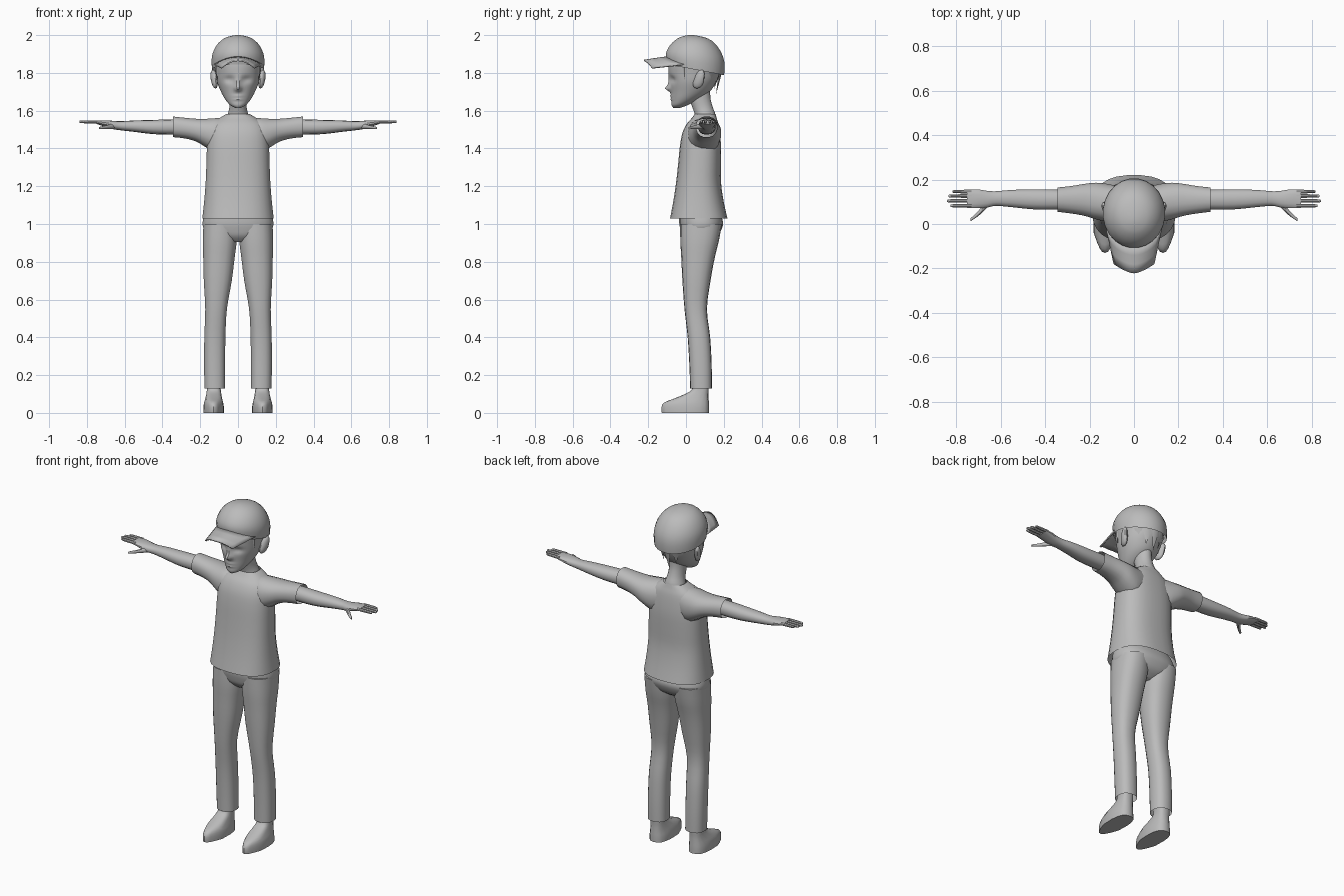
import bpy, bmesh, math
from mathutils import Vector

grey = bpy.data.materials.new("plain grey")
grey.diffuse_color = (0.5, 0.5, 0.5, 1)


def finish(name, bm, mirror=False, thick=0, angle=40):
    """Turn a bmesh into a named, smooth shaded object."""
    bmesh.ops.recalc_face_normals(bm, faces=bm.faces)
    me = bpy.data.meshes.new(name)
    bm.to_mesh(me)
    bm.free()
    me.shade_smooth()
    me.set_sharp_from_angle(angle=math.radians(angle))
    me.materials.append(grey)
    ob = bpy.data.objects.new(name, me)
    bpy.context.collection.objects.link(ob)
    if thick:
        ob.modifiers.new("thickness", 'SOLIDIFY').thickness = thick
    if mirror:
        ob.modifiers.new("mirror", 'MIRROR').use_mirror_merge = False
    return ob


def hermite(keys, sub):
    """Smoothly interpolate rows of numbers."""
    out = []
    last = len(keys) - 1
    for i in range(last):
        p0, p1, p2, p3 = (keys[min(max(j, 0), last)] for j in range(i - 1, i + 3))
        for s in range(sub):
            t = s / sub
            row = []
            for a, b, c, d in zip(p0, p1, p2, p3):
                m1, m2 = (c - a) / 2, (d - b) / 2
                row.append((2*t**3 - 3*t*t + 1) * b + (t**3 - 2*t*t + t) * m1
                           + (3*t*t - 2*t**3) * c + (t**3 - t*t) * m2)
            out.append(row)
    out.append(keys[-1])
    return out


def loft(name, keys, axis='z', n=20, sub=3, power=2.0, start=True, end=True,
         warp=None, mirror=False, angle=40):
    """Skin rings (position, low a, high a, low b, high b) along an axis."""
    bm = bmesh.new()
    rings = []
    for t, a0, a1, b0, b1 in hermite(keys, sub):
        ring = []
        for k in range(n):
            ang = 2 * math.pi * (k + 0.5) / n
            c, s = math.cos(ang), math.sin(ang)
            a = (a0 + a1) / 2 + (a1 - a0) / 2 * math.copysign(abs(c) ** (2 / power), c)
            b = (b0 + b1) / 2 + (b1 - b0) / 2 * math.copysign(abs(s) ** (2 / power), s)
            v = Vector((a, b, t)) if axis == 'z' else Vector((t, a, b))
            ring.append(bm.verts.new(warp(v) if warp else v))
        rings.append(ring)
    for r0, r1 in zip(rings, rings[1:]):
        for k in range(n):
            j = (k + 1) % n
            bm.faces.new((r0[k], r0[j], r1[j], r1[k]))
    if start:
        bm.faces.new(rings[0])
    if end:
        bm.faces.new(rings[-1])
    return finish(name, bm, mirror, angle=angle)


# Head with nose, eye sockets, lips and brow pushed into the front
def face(v):
    if v.y < 0.02:
        x, z = v.x, v.z
        g = lambda d, w: math.exp(-(d / w) ** 2)
        v.y -= 0.032 * g(x, 0.015) * g(z - 1.718, 0.016)
        v.y -= 0.012 * g(x, 0.012) * g(z - 1.75, 0.03)
        v.y += 0.014 * g(abs(x) - 0.045, 0.025) * g(z - 1.765, 0.018)
        v.y -= 0.006 * g(x, 0.025) * (g(z - 1.677, 0.007) + g(z - 1.66, 0.006))
    return v


loft("head", [(1.615, -.014, .014, -.068, -.03), (1.63, -.042, .042, -.076, .01),
              (1.66, -.068, .068, -.077, .07), (1.70, -.090, .090, -.080, .125),
              (1.75, -.110, .110, -.086, .160), (1.80, -.119, .119, -.092, .182),
              (1.85, -.125, .125, -.092, .190), (1.90, -.115, .115, -.08, .17)],
     n=48, sub=6, warp=face)

loft("neck", [(1.53, -.075, .075, .05, .16), (1.58, -.056, .056, .045, .157),
              (1.62, -.046, .046, .032, .142), (1.67, -.044, .044, .015, .13),
              (1.73, -.044, .044, .02, .13)], n=16)

# Ears
bm = bmesh.new()
bmesh.ops.create_uvsphere(bm, u_segments=12, v_segments=8, radius=1)
for v in bm.verts:
    x, y, z = v.co
    v.co = (.126 + .018 * x + .007 * z + .006 * y, .07 + .026 * y + .012 * z, 1.767 + .05 * z)
    if z < 0:
        v.co.y -= .012 * z * y
finish("ear", bm, mirror=True)

# Hair tufts hanging below the cap at nape and temples
bm = bmesh.new()
for ang, length, wide in ((0, .12, .2), (24, .09, .2), (-24, .09, .2), (46, .06, .18),
                          (-46, .06, .18), (112, .08, .1), (-112, .08, .1)):
    a = math.radians(ang)

    def at(offset, z, r):
        return bm.verts.new((math.sin(a + offset) * .124 * r,
                             .045 + math.cos(a + offset) * .142 * r, z))
    z = 1.805 if abs(ang) < 90 else 1.84
    left, mid, right = at(-wide, z, .99), at(0, z, 1.03), at(wide, z, .99)
    tip = at(0, z - length, .80 if abs(ang) < 60 else .96)
    back = at(0, z, .90)
    for f in ((left, mid, tip), (mid, right, tip), (right, back, tip), (back, left, tip)):
        bm.faces.new(f)
finish("hair_tufts", bm)

# Cap crown, with the rim sloping down to the back
def tilt(v):
    v.z -= 0.19 * (v.y - .045) * max(0, min(1, (1.97 - v.z) / .13))
    return v


loft("cap_crown", [(1.818, -.138, .138, -.100, .203), (1.86, -.141, .141, -.108, .206),
                   (1.90, -.136, .136, -.104, .198), (1.94, -.118, .118, -.086, .172),
                   (1.97, -.092, .092, -.062, .138), (1.99, -.058, .058, -.03, .095),
                   (2.0, -.012, .012, .01, .04)],
     n=24, sub=2, start=False, warp=tilt)

# Arched cap visor
bm = bmesh.new()
rows = []
for j in range(4):
    v = j / 3
    row = []
    for i in range(13):
        u = i / 6 - 1
        x_in = .128 * u
        y_in = .052 - .152 * math.sqrt(1 - (x_in / .141) ** 2)
        x_out, y_out = .092 * u, -.222 + .042 * abs(u) ** 1.5
        row.append(bm.verts.new((x_in + (x_out - x_in) * v, y_in + (y_out - y_in) * v,
                                 1.888 - .042 * u * u - .018 * v)))
    rows.append(row)
for r0, r1 in zip(rows, rows[1:]):
    for i in range(12):
        bm.faces.new((r0[i], r0[i + 1], r1[i + 1], r1[i]))
finish("cap_visor", bm, thick=.008)

# Shirt body, open at the hem
loft("shirt_body", [(1.03, -.19, .19, -.085, .22), (1.12, -.18, .18, -.068, .2),
                    (1.22, -.172, .172, -.053, .186), (1.32, -.168, .168, -.042, .186),
                    (1.41, -.165, .165, -.033, .186), (1.48, -.158, .158, -.02, .18),
                    (1.53, -.138, .138, .003, .172), (1.56, -.100, .100, .03, .163),
                    (1.582, -.062, .062, .045, .157)],
     n=28, power=2.5, start=False, end=False)

# Sleeves, open at the cuff
loft("sleeve", [(.05, .04, .165, 1.40, 1.562), (.11, .01, .18, 1.375, 1.562),
                (.17, .02, .187, 1.405, 1.558), (.22, .035, .182, 1.435, 1.558),
                (.28, .046, .172, 1.452, 1.563), (.345, .054, .165, 1.459, 1.57)],
     axis='x', n=16, power=2.3, end=False, mirror=True)

# Arms and palms
loft("arm", [(.27, .065, .15, 1.475, 1.555), (.345, .064, .155, 1.473, 1.554),
             (.45, .065, .157, 1.476, 1.551), (.55, .075, .154, 1.488, 1.548),
             (.62, .081, .148, 1.496, 1.544), (.66, .073, .15, 1.502, 1.546),
             (.70, .070, .156, 1.514, 1.549), (.75, .072, .156, 1.53, 1.549)],
     axis='x', n=14, power=2.3, mirror=True)

# Fingers and thumb
for y, tip in ((.146, .815), (.126, .833), (.104, .84), (.082, .825)):
    loft("finger", [(.73, y - .009, y + .009, 1.531, 1.549),
                    (tip - .015, y - .008, y + .008, 1.533, 1.549),
                    (tip, y - .005, y + .005, 1.536, 1.546)],
         axis='x', n=8, sub=2, mirror=True)


def splay(v):
    v.y -= 0.85 * (v.x - .65)
    return v


loft("thumb", [(.63, .085, .125, 1.502, 1.53), (.67, .08, .114, 1.502, 1.53),
               (.70, .078, .102, 1.503, 1.522), (.735, .084, .098, 1.502, 1.514)],
     axis='x', n=10, warp=splay, mirror=True)

# Trousers
loft("trouser_seat", [(.905, -.05, .05, .01, .12), (.935, -.14, .14, -.018, .165),
                      (.97, -.180, .180, -.030, .188), (1.01, -.188, .188, -.037, .197),
                      (1.07, -.175, .175, -.035, .175)], n=28, power=2.4)
loft("trouser_leg", [(.13, .067, .178, .022, .137), (.25, .067, .180, .018, .136),
                     (.40, .066, .179, .009, .128), (.55, .058, .174, -.008, .111),
                     (.70, .032, .182, -.019, .130), (.82, .017, .185, -.025, .152),
                     (.91, .006, .187, -.030, .174), (1.0, .006, .184, -.031, .190)],
     n=18, power=2.4, start=False, mirror=True)


# Shoes with a tapered toe
def toe(v):
    v.x = .132 + (v.x - .132) * (1 - .5 * max(0, min(1, (-v.y - .03) / .1)))
    return v


loft("shoe", [(0, .074, .184, -.128, .122), (.03, .074, .184, -.13, .122),
              (.055, .078, .180, -.115, .121), (.075, .083, .174, -.065, .12),
              (.10, .088, .168, -.005, .119), (.125, .091, .165, .032, .12),
              (.17, .091, .165, .038, .12)],
     n=18, sub=2, power=2.8, warp=toe, mirror=True)
